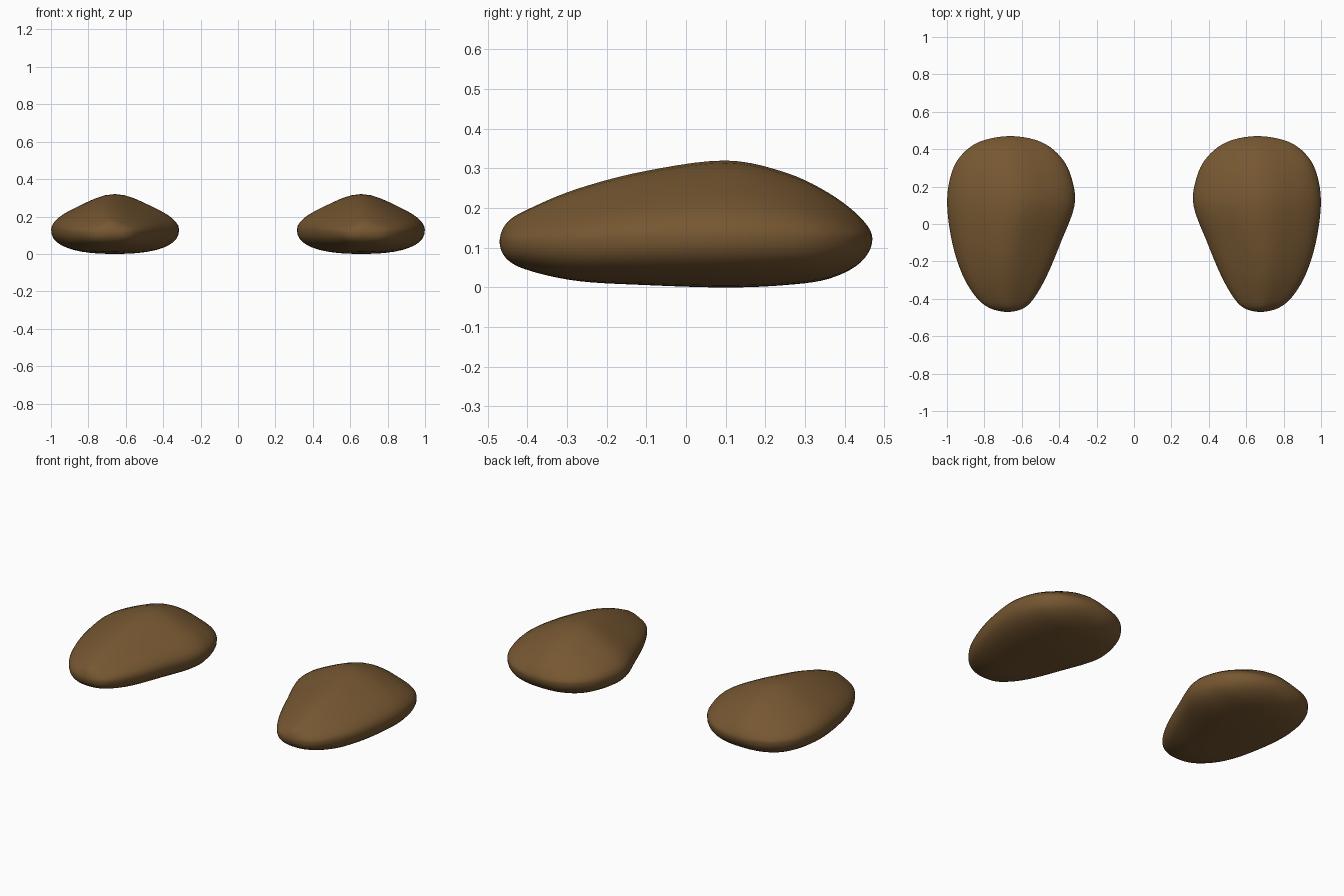
import bpy, bmesh
from math import sin, cos, pi
from mathutils import Vector

cube = bpy.data.objects.get("Cube")
if cube:
    bpy.data.objects.remove(cube)

brown = bpy.data.materials.new("brown")
brown.use_nodes = True
colour = (0.18, 0.095, 0.031, 1)
brown.diffuse_color = colour
brown.node_tree.nodes["Principled BSDF"].inputs["Base Color"].default_value = colour

# Stations from toe to heel: y, inner x, outer x, top z, bottom z, side z
STATIONS = [Vector(r) for r in (
    (-0.47, 0.675, 0.675, 0.115, 0.115, 0.115),
    (-0.45, 0.59, 0.77, 0.165, 0.07, 0.115),
    (-0.39, 0.53, 0.845, 0.201, 0.041, 0.117),
    (-0.27, 0.463, 0.918, 0.25, 0.016, 0.12),
    (-0.1, 0.392, 0.972, 0.294, 0.006, 0.125),
    (0.1, 0.318, 0.999, 0.32, 0, 0.13),
    (0.25, 0.335, 0.982, 0.29, 0.006, 0.13),
    (0.36, 0.393, 0.93, 0.238, 0.022, 0.128),
    (0.44, 0.50, 0.825, 0.176, 0.063, 0.125),
    (0.47, 0.66, 0.66, 0.122, 0.122, 0.122))]
STEPS, SIDES = 5, 40


def mirrored(r):
    """Station reflected through an end, so the ends close round."""
    return Vector((r[0], r[2], r[1], r[4], r[3], r[5]))


def smooth_stations():
    pts = [mirrored(STATIONS[1])] + STATIONS + [mirrored(STATIONS[-2])]
    for a, b, c, d in zip(pts, pts[1:], pts[2:], pts[3:]):
        for k in range(STEPS):
            t = k / STEPS
            yield (b * 2 + (c - a) * t + (a * 2 - b * 5 + c * 4 - d) * t ** 2
                   + (b * 3 - a - c * 3 + d) * t ** 3) / 2


def section_point(row, angle):
    """Softly ridged upper half, flattened lower half."""
    y, inner, outer, top, bottom, side = row
    c, s = cos(angle), sin(angle)
    if s >= 0:
        u = c
        z = side + (top - side) * s * (0.66 + 0.12 * s + 0.22 * s ** 8)
    else:
        u = abs(c) ** 0.83 * (1 if c > 0 else -1)
        z = side - (side - bottom) * abs(s) ** 0.83
    return (inner + outer) / 2 + u * (outer - inner) / 2, y, z


def make_foot(name, side):
    bm = bmesh.new()
    rows = list(smooth_stations())[1:]
    rings = [[bm.verts.new(section_point(r, 2 * pi * i / SIDES)) for i in range(SIDES)]
             for r in rows]
    for r1, r2 in zip(rings, rings[1:]):
        for i in range(SIDES):
            j = (i + 1) % SIDES
            bm.faces.new((r1[i], r1[j], r2[j], r2[i]))
    # Close the toe and heel
    for ring, end in ((rings[0], STATIONS[0]), (rings[-1], STATIONS[-1])):
        tip = bm.verts.new((end[1], end[0], end[3]))
        for i in range(SIDES):
            bm.faces.new((ring[i], ring[(i + 1) % SIDES], tip))
    for v in bm.verts:
        v.co.x *= side
    bmesh.ops.recalc_face_normals(bm, faces=bm.faces)
    for f in bm.faces:
        f.smooth = True
    mesh = bpy.data.meshes.new(name)
    bm.to_mesh(mesh)
    bm.free()
    mesh.materials.append(brown)
    bpy.context.collection.objects.link(bpy.data.objects.new(name, mesh))


make_foot("left_foot", 1)
make_foot("right_foot", -1)
